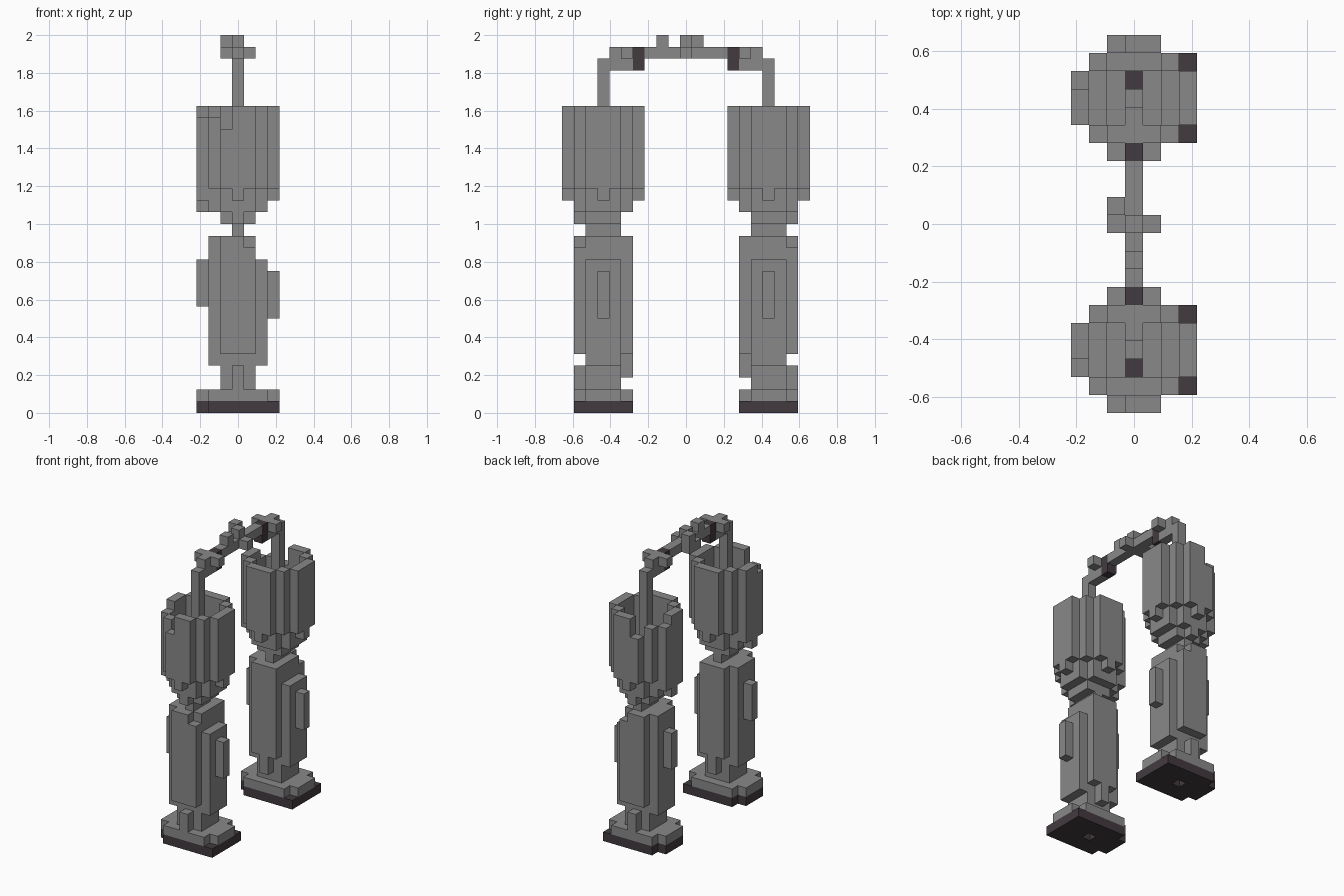
import bpy, bmesh
from mathutils import Vector

U = 0.0625          # edge of one block
LEG = 7             # blocks from the middle to a leg's centre

if "Cube" in bpy.data.objects:
    bpy.data.objects.remove(bpy.data.objects["Cube"], do_unlink=True)


def material(name, rgb):
    m = bpy.data.materials.new(name)
    m.use_nodes = True
    m.diffuse_color = (*rgb, 1)
    m.node_tree.nodes["Principled BSDF"].inputs["Base Color"].default_value = (*rgb, 1)
    return m


GREY = material("steel grey", (0.25, 0.25, 0.25))
DARK = material("dark rubber", (0.055, 0.042, 0.05))


def box(xs, ys, zs):
    """Block cells in inclusive ranges."""
    return {(x, y, z) for x in range(xs[0], xs[1] + 1)
            for y in range(ys[0], ys[1] + 1) for z in range(zs[0], zs[1] + 1)}


def disc(r, corner, z0, z1):
    """Round-cornered slab of cells."""
    return {c for c in box((-r, r), (-r, r), (z0, z1)) if abs(c[0]) + abs(c[1]) <= corner}


def build(name, cells, mat):
    """Join the outer faces of a set of blocks into one object."""
    bm = bmesh.new()
    for c in cells:
        for axis in range(3):
            for sign in (-1, 1):
                n = [0, 0, 0]
                n[axis] = sign
                if tuple(a + b for a, b in zip(c, n)) in cells:
                    continue
                n = Vector(n)
                u = Vector([float(i == (axis + 1) % 3) for i in range(3)])
                v = n.cross(u)
                mid = Vector(c) + Vector((0, 0, 0.5)) + n / 2
                bm.faces.new([bm.verts.new((mid + (u * a + v * b) / 2) * U)
                              for a, b in ((-1, -1), (1, -1), (1, 1), (-1, 1))])
    bmesh.ops.remove_doubles(bm, verts=bm.verts, dist=U / 100)
    me = bpy.data.meshes.new(name)
    bm.to_mesh(me)
    bm.free()
    me.materials.append(mat)
    ob = bpy.data.objects.new(name, me)
    bpy.context.collection.objects.link(ob)


# Thigh: open shell with an uneven rim, tapering below to a floor
outline = disc(3, 4, 19, 25)
inner = {c for c in outline if all((c[0] + a, c[1] + b, c[2]) in outline
                                   for a, b in ((1, 0), (-1, 0), (0, 1), (0, -1)))}
thigh = outline - inner
thigh -= {(-3, 1, 25), (-2, 2, 25)} | box((-1, -1), (3, 3), (24, 25))
thigh |= disc(2, 3, 18, 18) - box((-1, 1), (-1, 1), (18, 18))
thigh |= box((-3, -3), (-1, 1), (18, 18)) | {(3, 0, 18), (0, 3, 18), (0, -3, 18), (-3, 0, 17)}
thigh |= disc(2, 3, 17, 17) | box((-1, 1), (-1, 1), (16, 16)) | {(0, 2, 16)}
socket = {(0, 1, 17)}
thigh -= socket

# Shin: rounded column, stepped at the top, with a plate on each side
shin = disc(2, 3, 5, 14) - box((2, 2), (-2, 2), (13, 14)) - {(1, 2, 14)}
shin |= box((-2, 2), (-1, 1), (4, 4))
plates = box((3, 3), (0, 0), (8, 11)) | box((-3, -3), (0, 0), (9, 12))

# Foot: dark sole with a small recess, grey upper and ankle
sole = box((-2, 3), (-2, 2), (0, 0)) | box((-3, -3), (-1, 1), (0, 0))
upper = {(x, y, 1) for x, y, z in sole if not (x == 3 and abs(y) == 2)}
sole -= {(0, 0, 0)}
ankle = box((-1, 1), (-1, 1), (2, 3)) | box((0, 0), (2, 2), (2, 3)) | box((0, 0), (-2, -2), (3, 4))

parts = {
    "thigh": (thigh, GREY), "thigh_socket": (socket, DARK),
    "knee": (box((0, 0), (-1, 1), (15, 15)), GREY),
    "shin": (shin | plates, GREY), "ankle": (ankle, GREY),
    "foot_upper": (upper, GREY), "foot_sole": (sole, DARK),
    "hip_post": (box((0, 0), (0, 0), (18, 29)), GREY),
    "hip_knuckle": (box((0, 0), (-2, -1), (29, 30)) | box((-1, 1), (-2, -2), (30, 30)), GREY),
    "hip_band": (box((0, 0), (-3, -3), (29, 30)), DARK),
}
for side, s in (("front", -1), ("back", 1)):
    for name, (cells, mat) in parts.items():
        build(f"{side}_{name}", {(x, s * (y + LEG), z) for x, y, z in cells}, mat)

# Bar joining the legs, with small knobs
bar = box((0, 0), (-3, 3), (30, 30)) | box((-1, 1), (0, 0), (30, 30))
bar |= {(-1, 1, 30), (-1, 1, 31), (0, 0, 31), (0, -2, 31)}
build("hip_bar", bar, GREY)
